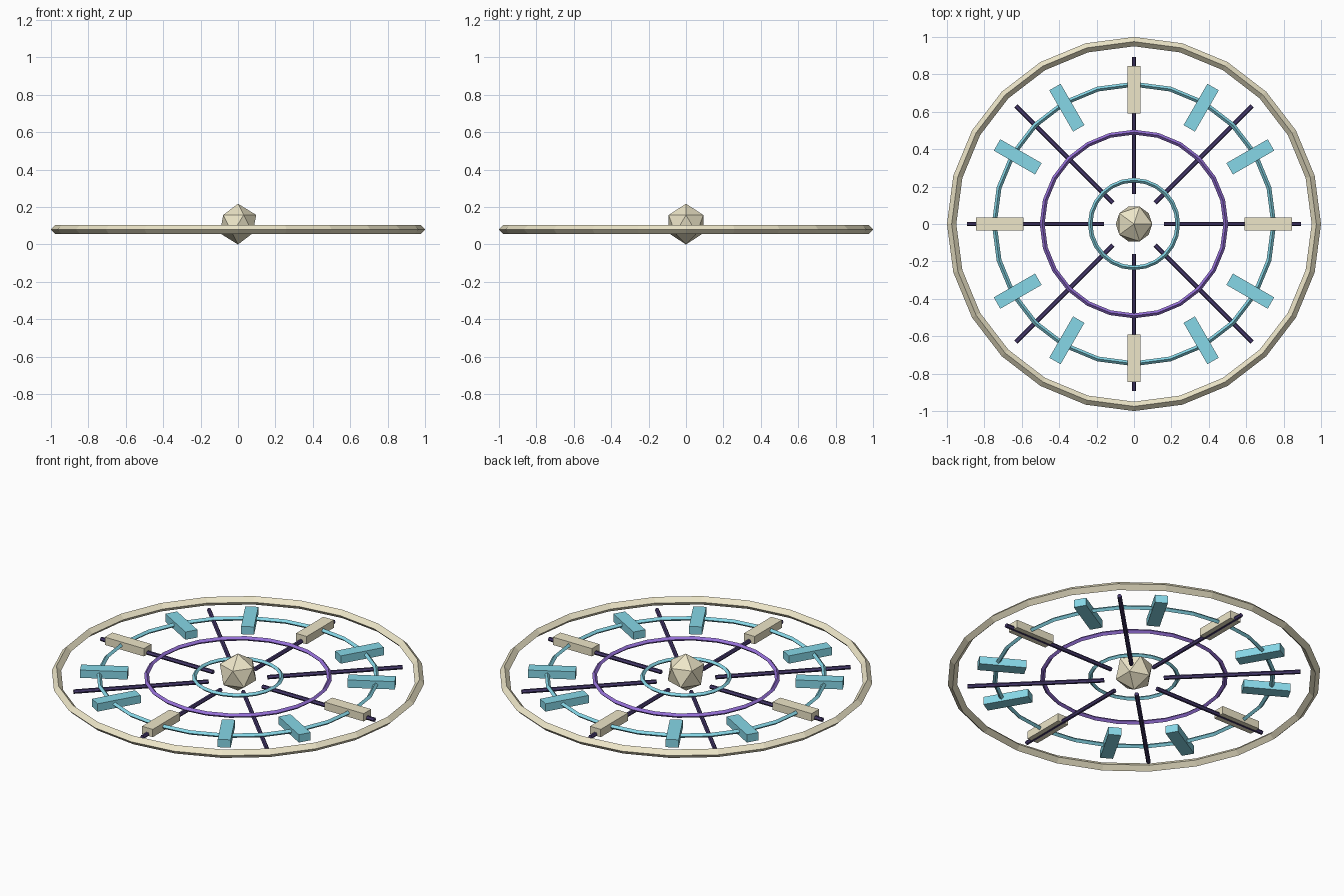
import bpy
from math import cos, sin, pi, radians

if "Cube" in bpy.data.objects:
    bpy.data.objects.remove(bpy.data.objects["Cube"])

MID = 0.08  # height of the wheel plane


def material(name, rgb):
    m = bpy.data.materials.new(name)
    m.diffuse_color = (*rgb, 1)
    m.use_nodes = True
    m.node_tree.nodes["Principled BSDF"].inputs["Base Color"].default_value = m.diffuse_color
    return m


cream = material("cream", (0.85, 0.79, 0.58))
cyan = material("cyan", (0.24, 0.68, 0.80))
purple = material("purple", (0.30, 0.16, 0.68))
indigo = material("indigo", (0.06, 0.04, 0.15))


def finish(name, mat):
    ob = bpy.context.object
    ob.name = name
    ob.data.materials.append(mat)
    return ob


def ring(name, radius, tube, mat):
    bpy.ops.mesh.primitive_torus_add(
        major_radius=radius, minor_radius=tube, major_segments=24,
        minor_segments=4, location=(0, 0, MID))
    finish(name, mat)


# concentric rings with diamond cross-section
ring("outer_rim", 0.975, 0.025, cream)
ring("marker_ring", 0.747, 0.013, cyan)
ring("middle_ring", 0.491, 0.013, purple)
ring("inner_ring", 0.234, 0.012, cyan)

# eight radial spokes, slightly below the rings
for i in range(8):
    a = i * pi / 4
    bpy.ops.mesh.primitive_cylinder_add(
        vertices=6, radius=0.012, depth=0.733,
        location=(0.527 * cos(a), 0.527 * sin(a), 0.066),
        rotation=(0, pi / 2, a))
    finish(f"spoke_{i + 1}", indigo)

# twelve marker blocks, cream at the quarters
for i in range(12):
    a = radians(30 * i)
    bpy.ops.mesh.primitive_cube_add(
        size=1, location=(0.718 * cos(a), 0.718 * sin(a), MID),
        rotation=(0, 0, a))
    ob = finish(f"marker_block_{i + 1}", cyan if i % 3 else cream)
    ob.scale = (0.255, 0.07, 0.046)

# faceted core
bpy.ops.mesh.primitive_ico_sphere_add(
    subdivisions=1, radius=0.109, location=(0, 0, 0.109))
finish("core_gem", cream)
